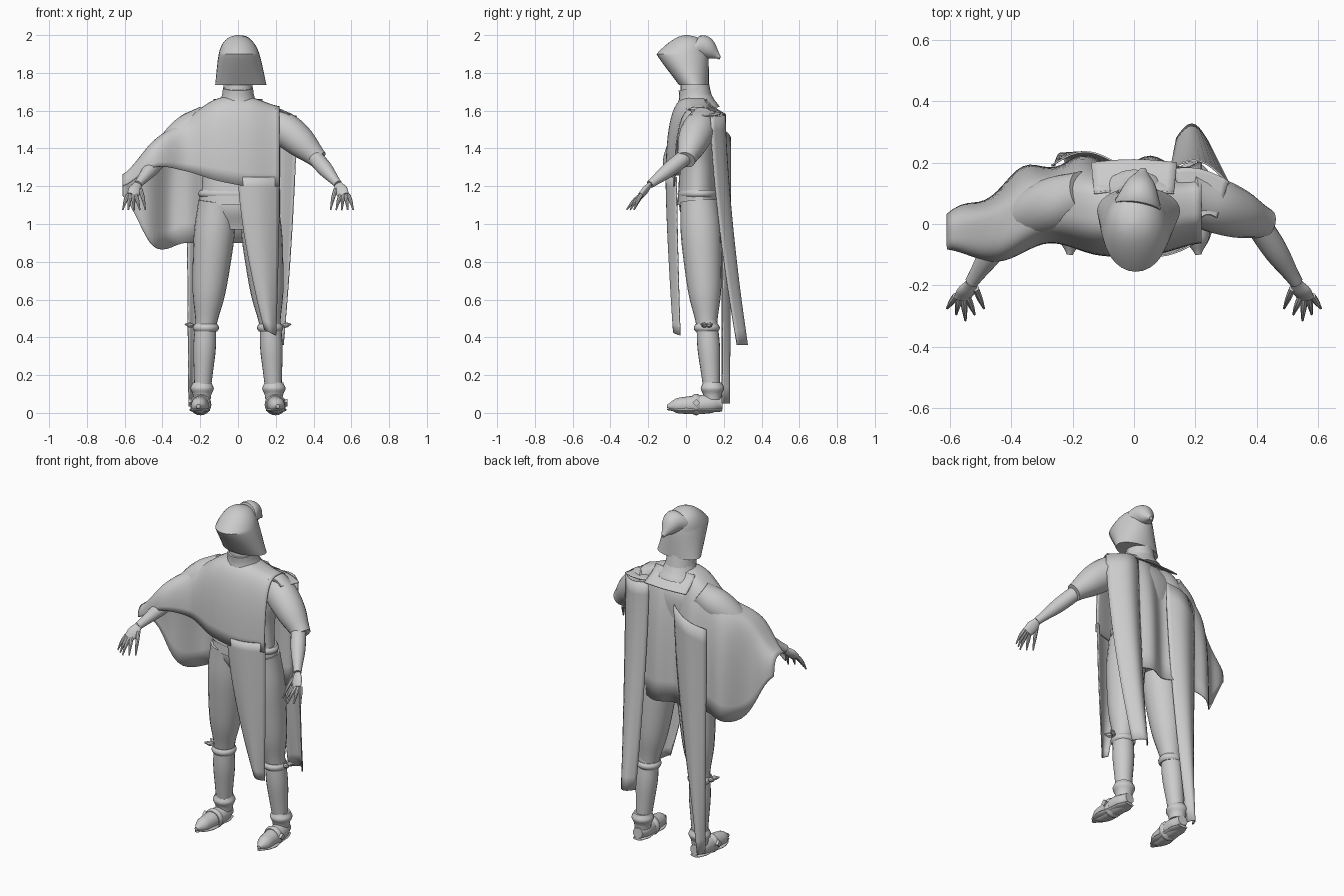
import bpy
import bmesh
import math
from mathutils import Vector

default_cube = bpy.data.objects.get("Cube")
if default_cube:
    bpy.data.objects.remove(default_cube)

grey = bpy.data.materials.new("plain_grey")
grey.use_nodes = True
colour = (0.6, 0.6, 0.6, 1)
grey.diffuse_color = colour
for node in grey.node_tree.nodes:
    if node.type == "BSDF_PRINCIPLED":
        node.inputs["Base Color"].default_value = colour

UP = Vector((0, 0, 1))
BACK = Vector((0, 1, 0))
parts = []


def spline(values, steps):
    """Smooth sequence through every given number or vector."""
    last = len(values) - 1
    path = []
    for i in range(last):
        before, start = values[max(i - 1, 0)], values[i]
        end, after = values[i + 1], values[min(i + 2, last)]
        leave, arrive = (end - before) / 2, (after - start) / 2
        for k in range(steps):
            t = k / steps
            ease = t * t * (3 - 2 * t)
            path.append(start * (1 - ease) + end * ease
                        + leave * (t * (1 - t) ** 2) - arrive * (t * t * (1 - t)))
    path.append(values[last])
    return path


def surface(name, rows, solid):
    """Skin rows of points, as a capped tube if solid or else as thin cloth."""
    bm = bmesh.new()
    grid = [[bm.verts.new(point) for point in row] for row in rows]
    count = len(grid[0])
    for upper, lower in zip(grid, grid[1:]):
        for j in range(count if solid else count - 1):
            k = (j + 1) % count
            bm.faces.new((upper[j], upper[k], lower[k], lower[j]))
    if solid:
        bm.faces.new(grid[0])
        bm.faces.new(grid[-1])
    bmesh.ops.recalc_face_normals(bm, faces=bm.faces)
    mesh = bpy.data.meshes.new(name)
    bm.to_mesh(mesh)
    bm.free()
    mesh.materials.append(grey)
    obj = bpy.data.objects.new(name, mesh)
    bpy.context.scene.collection.objects.link(obj)
    if not solid:
        modifier = obj.modifiers.new("cloth_thickness", "SOLIDIFY")
        modifier.thickness = 0.006
        modifier.offset = 0
    parts.append(obj)


def ring(centre, across, depth, sides):
    """Ellipse of points spanned by two half axes."""
    turns = [math.tau * j / sides for j in range(sides)]
    return [centre + across * math.cos(a) + depth * math.sin(a) for a in turns]


def limb(name, start, end, radii, side=1, flatten=1, bend=0, sides=20):
    """Round form between two points, with evenly spaced radii along it."""
    mirror = Vector((side, 1, 1))
    start, end = Vector(start) * mirror, Vector(end) * mirror
    axis = (end - start).normalized()
    reference = UP if abs(axis.y) > 0.8 else BACK
    across = reference.cross(axis).normalized()
    depth = axis.cross(across) * flatten
    widths = spline(radii, 5)
    rows = []
    for i, radius in enumerate(widths):
        t = i / (len(widths) - 1)
        centre = start.lerp(end, t) + UP * bend * math.sin(math.pi * t)
        rows.append(ring(centre, across * radius, depth * radius, sides))
    surface(name, rows, solid=True)


def hanging(name, top, bottom, bow):
    """Cloth strip between two edges, bowed across its width."""
    top, bottom = [Vector(p) for p in top], [Vector(p) for p in bottom]
    rows = []
    for i in range(17):
        t = i / 16
        row = []
        for j in range(11):
            u = j / 10
            high, low = top[0].lerp(top[1], u), bottom[0].lerp(bottom[1], u)
            point = high.lerp(low, t ** 1.5)
            point.z = high.z + (low.z - high.z) * t
            row.append(point + BACK * bow * math.sin(math.pi * u))
        rows.append(row)
    surface(name, rows, solid=False)


# Body, waist and neck
limb("tunic_torso", (0, .06, 1.1), (0, .07, 1.66), (.2, .19, .19, .21, .2, .1), flatten=.53)
limb("pants_hips", (0, .07, .97), (0, .07, 1.18), (.12, .2, .2), flatten=.52)
limb("waist_belt", (0, .07, 1.14), (0, .07, 1.18), (.2, .21, .21, .2), flatten=.54)
limb("neck", (0, .06, 1.6), (0, .04, 1.8), (.09, .07))
limb("collar", (0, .06, 1.6), (0, .04, 1.72), (.12, .1, .085, .08))

# Pointed hood: the brim juts forward below the crown, the peak curls back
hood_rows = []
for step in range(30):
    t = step / 29
    dome = math.sqrt(1.01 - t ** 6)
    front = (.2 * abs(t - .62) - .16) * dome
    back = .12 * dome
    centre = Vector((.015 * (1 - t), (front + back) / 2, 1.735 + .265 * t))
    width = (.135 - .04 * t) * dome
    hood_rows.append(ring(centre, Vector((width, 0, 0)), BACK * (back - front) / 2, 28))
surface("hood", hood_rows, solid=True)
limb("hood_peak", (.01, .05, 1.92), (.03, .18, 1.88), (.08, .065, .045, .01), bend=.03)

# Joints of the left side, mirrored for the right
shoulder, elbow = Vector((.16, .1, 1.56)), Vector((.43, 0, 1.34))
wrist, knuckles = Vector((.53, -.19, 1.21)), Vector((.56, -.24, 1.15))
hip, knee, ankle = Vector((.11, .07, 1.12)), Vector((.17, .11, .46)), Vector((.19, .14, .07))
heel, toe = Vector((.19, .19, .05)), Vector((.21, -.1, .035))

for label, side in (("left_", 1), ("right_", -1)):
    # Sleeve, forearm and hand with fanned fingers
    limb(label + "sleeve", shoulder, elbow, (.075, .09, .08, .05), side, bend=.015)
    limb(label + "forearm", elbow + (shoulder - elbow) / 8, wrist, (.042, .04, .022), side)
    limb(label + "palm", wrist, knuckles, (.022, .034, .03), side, flatten=.5)
    for finger in range(5):
        fan = finger / 2 - 1
        root = wrist.lerp(knuckles, .4 if finger == 0 else .9) + Vector((.025 * fan, 0, 0))
        tip = knuckles + Vector((.06 * fan - .01, .04 * abs(fan) - .075, -.075))
        limb(label + "finger", root, tip, (.011, .01, .004), side, bend=.008, sides=8)

    # Baggy breeches gathered at the knee, stocking and garter with a bow
    limb(label + "breeches", hip, knee, (.1, .108, .1, .085, .055), side)
    limb(label + "stocking", knee + UP * .03, ankle, (.055, .06, .05, .04), side)
    limb(label + "garter", knee - UP * .03, knee + UP * .01, (.06, .068, .068, .06), side)
    knot = knee + Vector((.06, 0, 0))
    for lean in (-1, 1):
        loop = knot + Vector((.05, .03 * lean, .01))
        limb(label + "garter_bow", knot, loop, (.006, .014, .004), side, sides=8)

    # Shoe with sole, turned cuff, strap and buckle
    limb(label + "shoe", heel, toe, (.03, .046, .05, .048, .045, .038, .01), side)
    drop = Vector((0, 0, .036))
    limb(label + "sole", heel - drop, toe - drop / 2, (.03, .046, .046, .05, .055, .04, .01),
         side, flatten=.25)
    limb(label + "shoe_cuff", ankle, ankle + UP * .09, (.045, .05, .062, .05), side)
    strap = heel.lerp(toe, .4)
    limb(label + "shoe_strap", strap, strap - BACK * .04, (.05, .057, .05), side)
    outside = strap + Vector((.045, -.02, .01))
    limb(label + "buckle", outside, outside + Vector((.02, 0, 0)), (.02, .02), side, sides=4)

# Cape from the left shoulder out over the right arm
# Evenly spaced stations: top, front hem, back hem, front depth, back depth
stations = [Vector(station) for station in (
    (1.62, 1.2, .9, -.06, .2), (1.67, 1.2, .9, -.1, .2), (1.66, 1.23, .9, -.1, .2),
    (1.55, 1.28, .9, -.06, .2), (1.44, 1.3, .88, -.12, .12), (1.26, 1.2, 1.15, -.08, .02))]
outline = spline(stations, 8)
cape_rows = []
for i, (crest, front_hem, back_hem, front, back) in enumerate(outline):
    x = .22 - .83 * i / (len(outline) - 1)
    row = []
    for j in range(33):
        angle = math.pi * j / 32
        swing, rise = math.cos(angle), max(math.sin(angle), 0) ** .8
        reach = math.copysign(abs(swing) ** .6, swing)
        hem = front_hem if swing > 0 else back_hem
        fold = .02 * max(-swing, 0) * math.sin(30 * x)
        y = (front + back) / 2 - reach * (back - front) / 2 + fold
        row.append(Vector((x, y, hem + (crest - hem) * rise)))
    cape_rows.append(row)
surface("cape", cape_rows, solid=False)

# Long tails of the cape, shoulder strap and collar flap
hanging("front_tail", [(0, -.1, 1.25), (.22, -.05, 1.25)],
        [(.14, -.05, .44), (.2, -.03, .41)], bow=-.025)
hanging("left_back_tail", [(.12, .18, 1.58), (.31, .13, 1.57)],
        [(.14, .28, .36), (.24, .27, .36)], bow=.05)
hanging("right_back_tail", [(-.06, .2, 1.5), (-.27, .19, 1.4)],
        [(-.22, .19, .05), (-.26, .19, .05)], bow=.04)
hanging("left_shoulder_strap", [(.2, 0, 1.61), (.27, .02, 1.58)],
        [(.12, .18, 1.59), (.31, .14, 1.57)], bow=.02)
hanging("back_collar_flap", [(-.13, .1, 1.66), (.13, .1, 1.66)],
        [(-.14, .2, 1.58), (.14, .2, 1.58)], bow=.01)

# Smooth shading that keeps hems and caps crisp
for obj in bpy.context.selected_objects:
    obj.select_set(False)
for obj in parts:
    obj.select_set(True)
bpy.context.view_layer.objects.active = parts[0]
bpy.ops.object.shade_smooth_by_angle(angle=math.radians(40))
